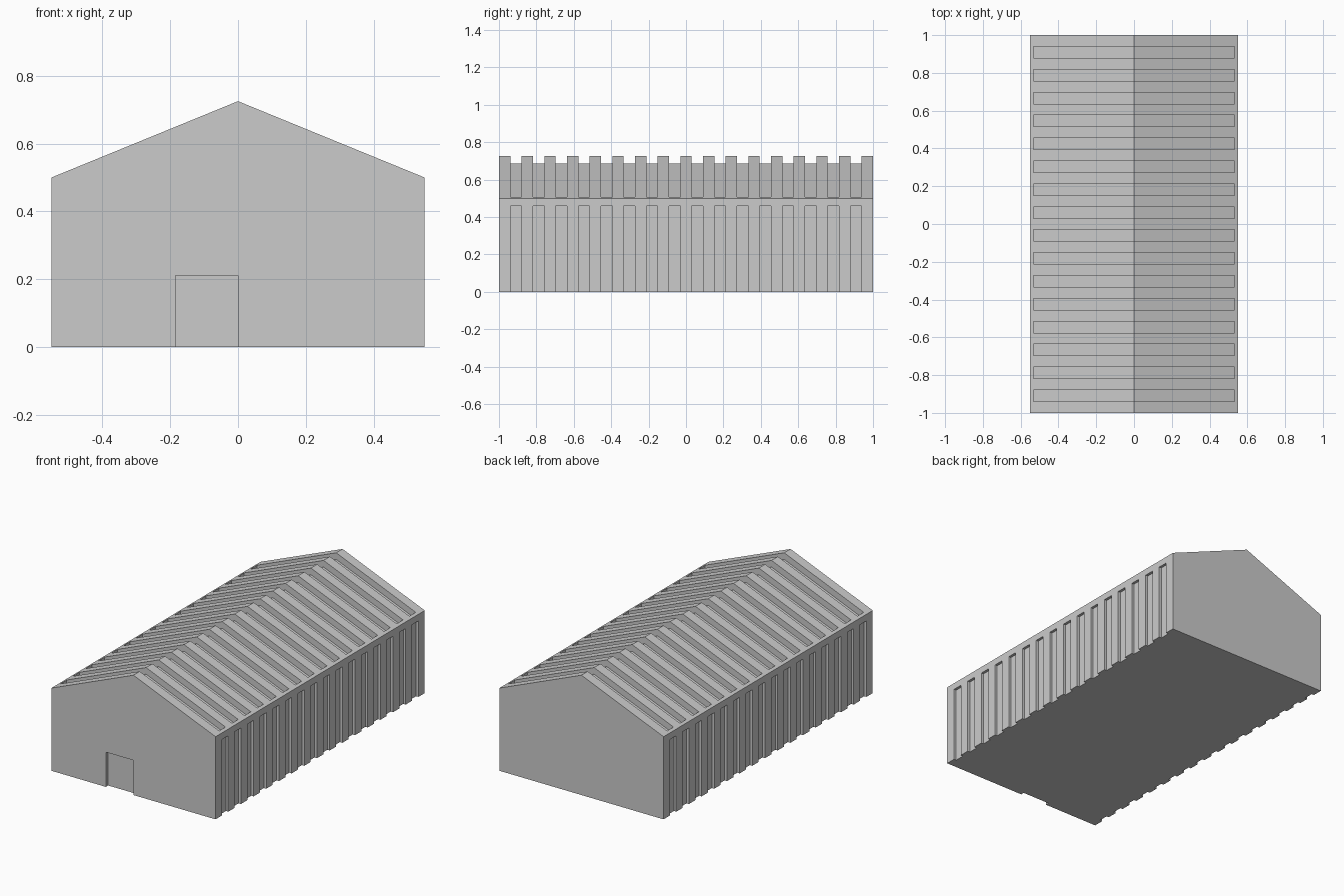
import bpy
import bmesh

cube = bpy.data.objects.get("Cube")
if cube:
    bpy.data.objects.remove(cube, do_unlink=True)

# Overall dimensions
HALF_W, HALF_L = 0.55, 1.0
EAVE, RIDGE = 0.5, 0.725
ROOF_CUT = 0.04          # vertical depth of roof channels
ROOF_IN, WALL_IN = 0.532, 0.534
RIBS = 17
STEP = 2 * HALF_L / (2 * RIBS - 1)

grey = bpy.data.materials.new("light_grey")
grey.use_nodes = True
colour = (0.6, 0.6, 0.6, 1)
grey.diffuse_color = colour
grey.node_tree.nodes["Principled BSDF"].inputs["Base Color"].default_value = colour


def add_prism(bm, profile, y0, y1):
    """Extrude an x-z outline from y0 to y1."""
    face = bm.faces.new([bm.verts.new((x, y0, z)) for x, z in profile])
    result = bmesh.ops.extrude_face_region(bm, geom=[face])
    moved = [v for v in result["geom"] if isinstance(v, bmesh.types.BMVert)]
    bmesh.ops.translate(bm, verts=moved, vec=(0, y1 - y0, 0))


def make_object(name, bm):
    bmesh.ops.recalc_face_normals(bm, faces=bm.faces)
    mesh = bpy.data.meshes.new(name)
    bm.to_mesh(mesh)
    bm.free()
    mesh.materials.append(grey)
    obj = bpy.data.objects.new(name, mesh)
    bpy.context.collection.objects.link(obj)
    return obj


def rect(x0, x1, z0, z1):
    return [(x0, z0), (x1, z0), (x1, z1), (x0, z1)]


# Gabled hall
bm = bmesh.new()
add_prism(bm, [(-HALF_W, 0), (HALF_W, 0), (HALF_W, EAVE), (0, RIDGE), (-HALF_W, EAVE)],
          -HALF_L, HALF_L)
hall = make_object("hall", bm)

# Channels between the ribs, on the roof and both long walls
bm = bmesh.new()
slope = (RIDGE - EAVE) / HALF_W
floor_z = RIDGE - ROOF_CUT - slope * ROOF_IN
roof_channel = [(-ROOF_IN, floor_z), (0, RIDGE - ROOF_CUT), (ROOF_IN, floor_z),
                (ROOF_IN, 1), (-ROOF_IN, 1)]
for i in range(RIBS - 1):
    y0 = -HALF_L + (2 * i + 1) * STEP
    add_prism(bm, roof_channel, y0, y0 + STEP)
    for side in (-1, 1):
        add_prism(bm, rect(side * WALL_IN, side * 0.7, -0.1, EAVE - ROOF_CUT), y0, y0 + STEP)

# Shallow doorway recess in the front gable
add_prism(bm, rect(-0.185, 0, -0.1, 0.21), -1.1, -HALF_L + 0.022)
cutter = make_object("channel_cutter", bm)
cutter.hide_render = True
cutter.hide_viewport = True

cut = hall.modifiers.new("channels", "BOOLEAN")
cut.operation = "DIFFERENCE"
cut.solver = "EXACT"
cut.object = cutter
